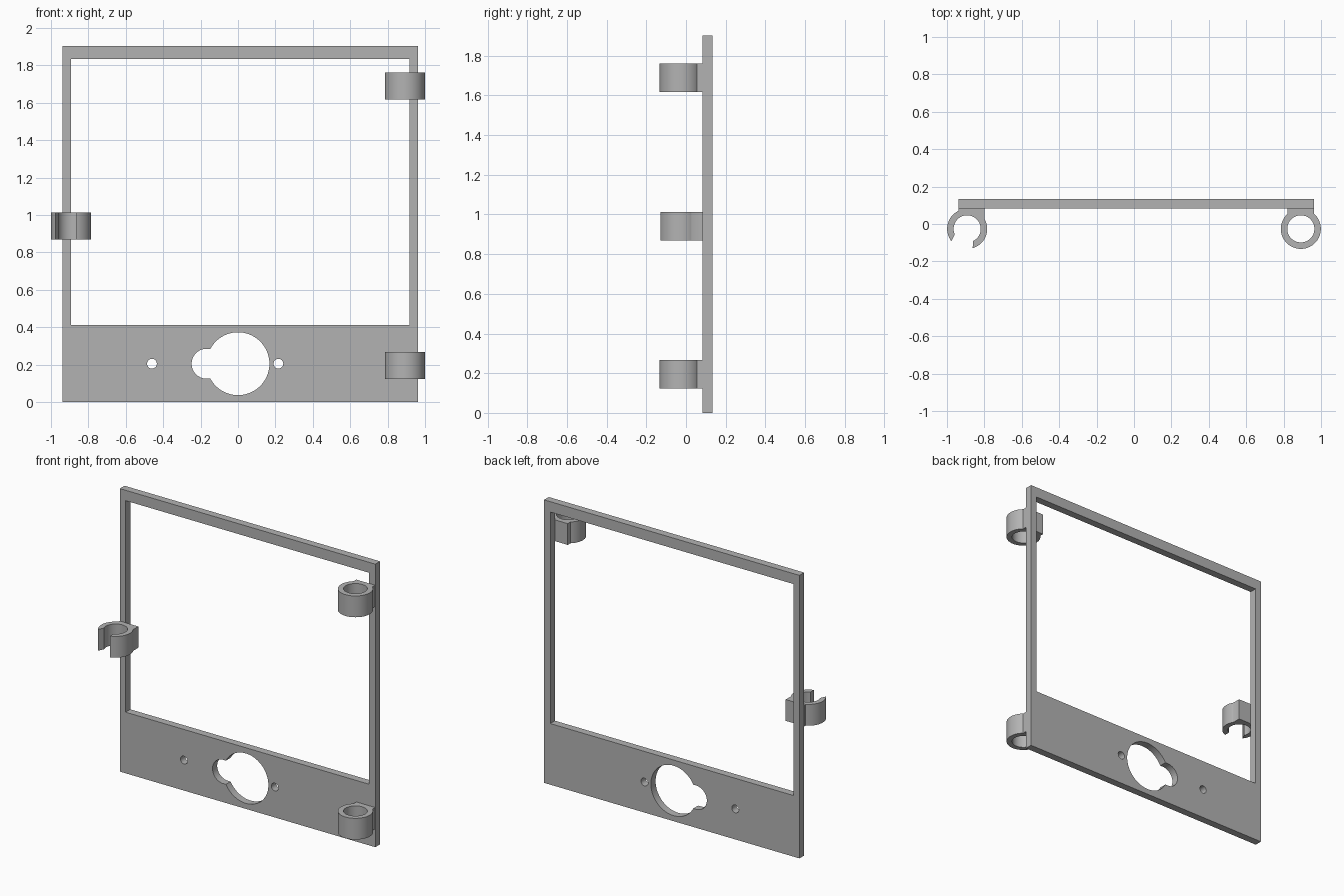
import bpy, bmesh
from math import sin, cos, acos, radians, degrees, pi
from mathutils import Matrix

cube = bpy.data.objects.get("Cube")
if cube:
    bpy.data.objects.remove(cube, do_unlink=True)

grey = bpy.data.materials.new("plain_grey")
grey.use_nodes = True
colour = (0.45, 0.45, 0.45, 1)
grey.diffuse_color = colour
grey.node_tree.nodes["Principled BSDF"].inputs["Base Color"].default_value = colour


def arc(cx, cy, r, start, end, steps=40):
    angles = [radians(start + (end - start) * i / steps) for i in range(steps + 1)]
    return [(cx + r * cos(a), cy + r * sin(a)) for a in angles]


def circle(cx, cy, r):
    return arc(cx, cy, r, 0, 360, 64)[:-1]


def rectangle(x0, x1, y0, y1):
    return [(x0, y0), (x1, y0), (x1, y1), (x0, y1)]


def extrude_profile(name, loops, depth, matrix):
    """Fill the first loop, with the others as holes, and give it thickness."""
    curve = bpy.data.curves.new(name + "_profile", "CURVE")
    curve.dimensions = "2D"
    curve.fill_mode = "BOTH"
    curve.extrude = depth / 2
    for loop in loops:
        spline = curve.splines.new("POLY")
        spline.points.add(len(loop) - 1)
        for point, (x, y) in zip(spline.points, loop):
            point.co = (x, y, 0, 1)
        spline.use_cyclic_u = True
    helper = bpy.data.objects.new(name + "_helper", curve)
    bpy.context.collection.objects.link(helper)
    graph = bpy.context.evaluated_depsgraph_get()
    mesh = bpy.data.meshes.new_from_object(helper.evaluated_get(graph))
    bpy.data.objects.remove(helper, do_unlink=True)

    bm = bmesh.new()
    bm.from_mesh(mesh)
    bmesh.ops.remove_doubles(bm, verts=bm.verts, dist=0.0001)
    bmesh.ops.transform(bm, matrix=matrix, verts=bm.verts)
    bmesh.ops.recalc_face_normals(bm, faces=bm.faces)
    bm.to_mesh(mesh)
    bm.free()
    mesh.name = name
    mesh.materials.clear()
    mesh.materials.append(grey)
    obj = bpy.data.objects.new(name, mesh)
    bpy.context.collection.objects.link(obj)
    bpy.ops.object.select_all(action="DESELECT")
    obj.select_set(True)
    bpy.context.view_layer.objects.active = obj
    bpy.ops.object.shade_smooth_by_angle(angle=radians(30))
    return obj


# Flat frame with window, keyhole and two screw holes
HOLE_Z = 0.205
keyhole = arc(0, HOLE_Z, 0.168, -151.6, 151.6, 64) + arc(-0.168, HOLE_Z, 0.08, 90, 270)
frame_loops = [
    rectangle(-0.937, 0.963, 0, 1.903),
    rectangle(-0.894, 0.916, 0.411, 1.833),
    keyhole,
    circle(-0.46, HOLE_Z, 0.026),
    circle(0.216, HOLE_Z, 0.026),
]
upright = Matrix.Translation((0, 0.108, 0)) @ Matrix.Rotation(pi / 2, 4, "X")
extrude_profile("frame_panel", frame_loops, 0.05, upright)

# Ring clips joined to the front of the frame by a short block
OUTER, INNER, RING_Y, JOIN, HEIGHT = 0.107, 0.0725, -0.026, 0.109, 0.143


def side_angle(x):
    return degrees(acos(x / OUTER))


half = 0.07
closed_outline = arc(0, 0, OUTER, side_angle(-half), 360 + side_angle(half), 64)
closed_outline += [(half, JOIN), (-half, JOIN)]
for name, z in (("lower_ring", 0.195), ("upper_ring", 1.69)):
    extrude_profile(name, [closed_outline, circle(0, 0, INNER)], HEIGHT,
                    Matrix.Translation((0.892, RING_Y, z)))

# Snap clip with an opening towards the front
left, right = -0.047, 0.092
open_outline = arc(0, 0, OUTER, side_angle(right), -73.8)
open_outline += arc(0, 0, INNER, -65.6, 204.4, 56)
open_outline += arc(0, 0, OUTER, 218.2, side_angle(left))
open_outline += [(left, JOIN), (right, JOIN)]
extrude_profile("snap_clip", [open_outline], HEIGHT,
                Matrix.Translation((-0.892, RING_Y, 0.941)))
